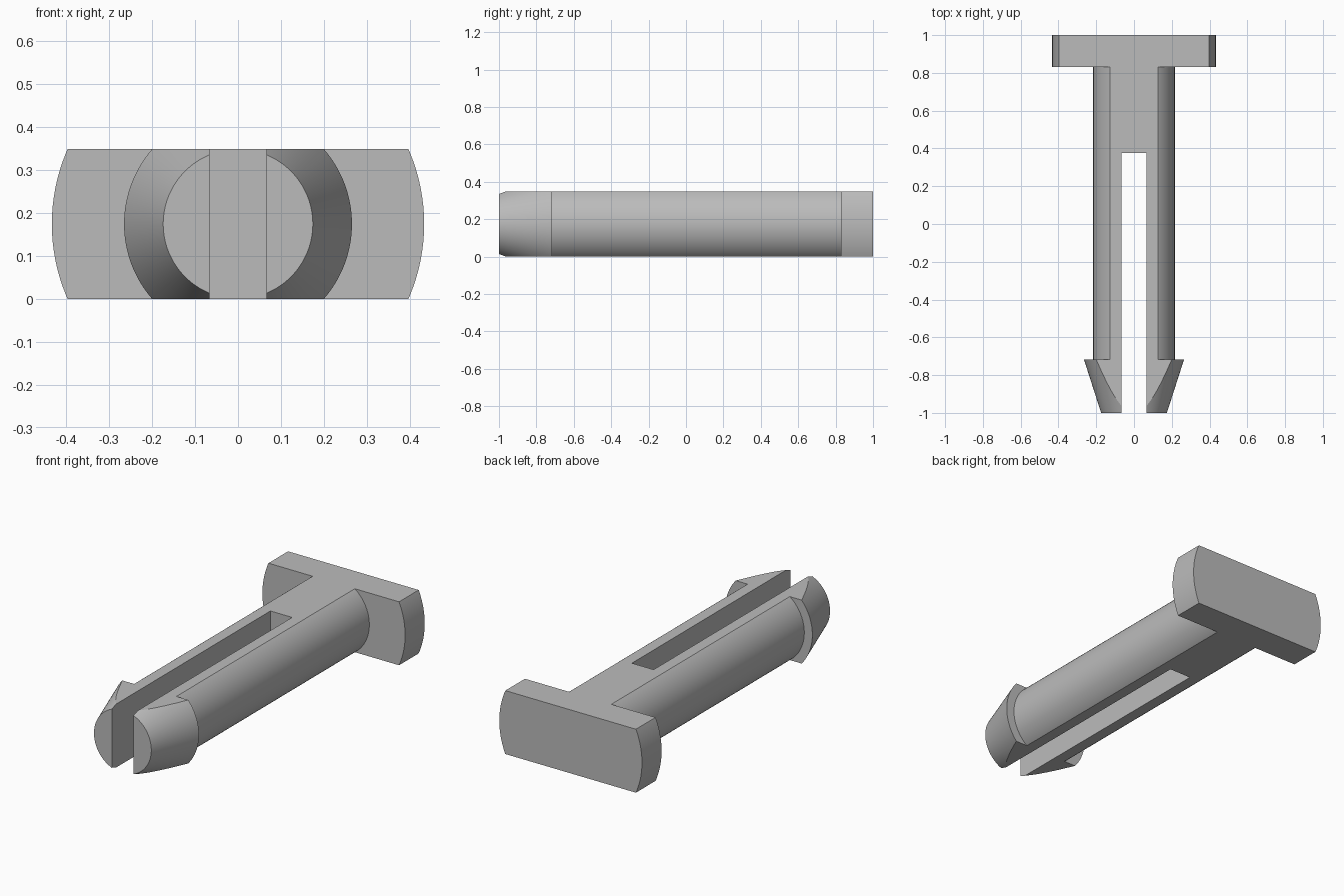
import bpy
import bmesh
from math import radians, tau
from mathutils import Matrix, Vector

cube = bpy.data.objects.get("Cube")
if cube:
    bpy.data.objects.remove(cube, do_unlink=True)

HALF = 0.174            # half thickness between the two flats
SHAFT, BARB, HEAD = 0.216, 0.265, 0.433
BARB_Y, HEAD_Y = -0.717, 0.83
SLOT, SLOT_END = 0.066, 0.375

grey = bpy.data.materials.new("light grey")
grey.use_nodes = True
colour = (0.5, 0.5, 0.5, 1)
grey.diffuse_color = colour
grey.node_tree.nodes["Principled BSDF"].inputs["Base Color"].default_value = colour


def make_object(name, bm):
    mesh = bpy.data.meshes.new(name)
    bm.to_mesh(mesh)
    bm.free()
    obj = bpy.data.objects.new(name, mesh)
    bpy.context.collection.objects.link(obj)
    mesh.materials.append(grey)
    return obj


def make_box(name, low, high):
    low, high = Vector(low), Vector(high)
    bm = bmesh.new()
    place = Matrix.Translation((low + high) / 2) @ Matrix.Diagonal((*(high - low), 1))
    bmesh.ops.create_cube(bm, size=1, matrix=place)
    return make_object(name, bm)


# Pin turned around its long axis: tapered barb, shaft, head
profile = [(0, -1), (HALF, -1), (BARB, BARB_Y), (SHAFT, BARB_Y),
           (SHAFT, HEAD_Y), (HEAD, HEAD_Y), (HEAD, 1), (0, 1)]
bm = bmesh.new()
verts = [bm.verts.new((r, y, HALF)) for r, y in profile]
edges = [bm.edges.new(pair) for pair in zip(verts, verts[1:])]
bmesh.ops.spin(bm, geom=verts + edges, cent=(0, 0, HALF), axis=(0, 1, 0),
               angle=tau, steps=128, use_duplicate=False)
bmesh.ops.remove_doubles(bm, verts=bm.verts, dist=0.0001)
bmesh.ops.recalc_face_normals(bm, faces=bm.faces)
pin = make_object("slotted_pin", bm)

# Flats above and below, and the slot between the two prongs
flats = make_box("flats_cutter", (-1, -2, 0), (1, 2, 2 * HALF))
slot = make_box("slot_cutter", (-SLOT, -2, -1), (SLOT, SLOT_END, 1))

bpy.ops.object.select_all(action="DESELECT")
bpy.context.view_layer.objects.active = pin
pin.select_set(True)
for cutter, operation in ((flats, "INTERSECT"), (slot, "DIFFERENCE")):
    cutter.hide_render = True
    cut = pin.modifiers.new(cutter.name, "BOOLEAN")
    cut.object = cutter
    cut.operation = operation
    cut.solver = "EXACT"
    bpy.ops.object.modifier_apply(modifier=cut.name)
    bpy.data.objects.remove(cutter, do_unlink=True)

bpy.ops.object.shade_smooth_by_angle(angle=radians(10))
